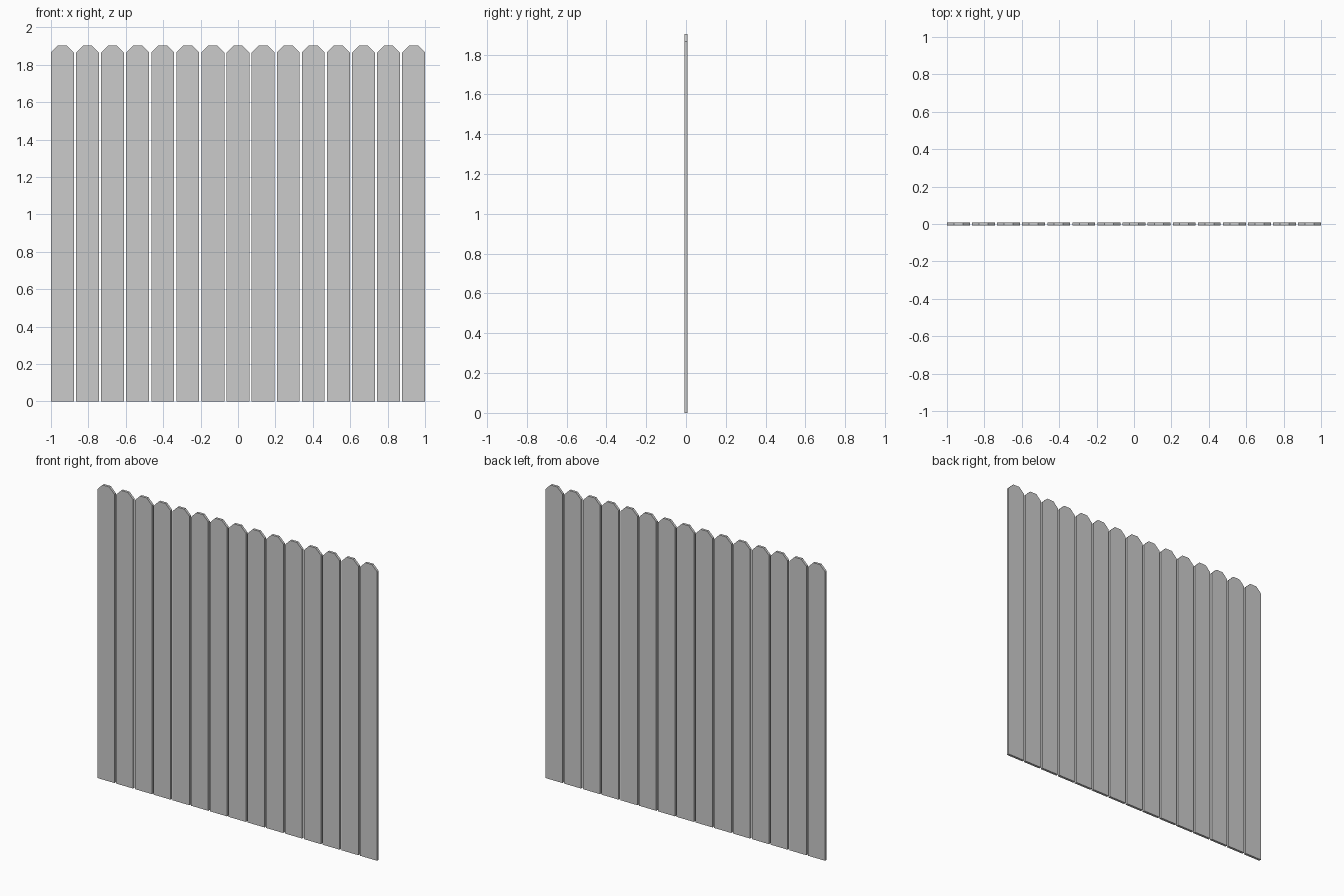
import bpy, bmesh

if "Cube" in bpy.data.objects:
    bpy.data.objects.remove(bpy.data.objects["Cube"])

COUNT = 15          # boards in the panel
WIDTH = 0.122       # board width
HEIGHT = 1.903      # board height
THICK = 0.016       # board thickness
EAR = 0.037         # clipped top corners
PITCH = (2.0 - WIDTH) / (COUNT - 1)


def board_mesh():
    # Dog-eared profile in the xz plane, extruded through y
    h = WIDTH / 2
    profile = [(-h, 0), (h, 0), (h, HEIGHT - EAR), (h - EAR, HEIGHT),
               (-h + EAR, HEIGHT), (-h, HEIGHT - EAR)]
    bm = bmesh.new()
    face = bm.faces.new([bm.verts.new((x, -THICK / 2, z)) for x, z in profile])
    new = bmesh.ops.extrude_face_region(bm, geom=[face])["geom"]
    verts = [v for v in new if isinstance(v, bmesh.types.BMVert)]
    bmesh.ops.translate(bm, verts=verts, vec=(0, THICK, 0))
    bmesh.ops.recalc_face_normals(bm, faces=bm.faces)
    mesh = bpy.data.meshes.new("fence_board")
    bm.to_mesh(mesh)
    bm.free()
    return mesh


# Row of identical fence boards with narrow gaps
mesh = board_mesh()
for i in range(COUNT):
    board = bpy.data.objects.new(f"fence_board_{i + 1:02d}", mesh)
    board.location.x = -1.0 + WIDTH / 2 + i * PITCH
    bpy.context.collection.objects.link(board)
